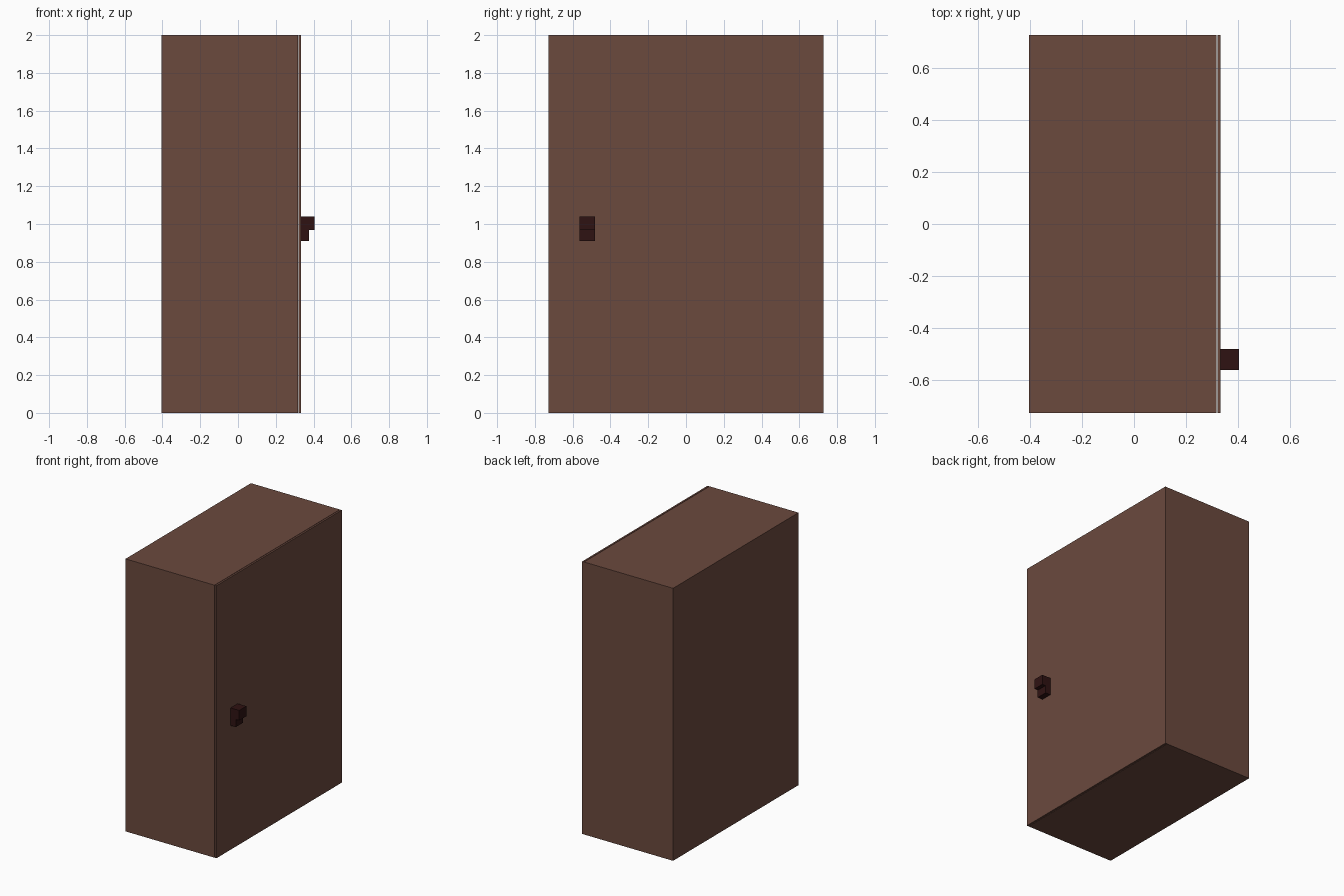
import bpy

if "Cube" in bpy.data.objects:
    bpy.data.objects.remove(bpy.data.objects["Cube"])

def material(name, color):
    m = bpy.data.materials.new(name)
    m.diffuse_color = color
    m.use_nodes = True
    m.node_tree.nodes["Principled BSDF"].inputs["Base Color"].default_value = m.diffuse_color
    return m

def box(name, lo, hi, mat):
    bpy.ops.mesh.primitive_cube_add(size=1, location=[(a + b) / 2 for a, b in zip(lo, hi)])
    o = bpy.context.object
    o.name = name
    o.scale = [b - a for a, b in zip(lo, hi)]
    bpy.ops.object.transform_apply(location=False, rotation=False, scale=True)
    o.data.materials.append(mat)
    return o

wood = material("wood", (0.147, 0.067, 0.048, 1))
dark = material("dark_metal", (0.028, 0.006, 0.006, 1))

# Cabinet carcass and the thin door panel on its +x side
box("cabinet_body", (-0.404, -0.727, 0), (0.318, 0.727, 2), wood)
box("door_panel", (0.321, -0.727, 0), (0.334, 0.727, 2), wood)

# Stepped handle: deep grip above a shallower plate
box("handle_grip", (0.334, -0.563, 0.967), (0.404, -0.481, 1.041), dark)
box("handle_plate", (0.334, -0.563, 0.911), (0.376, -0.481, 0.967), dark)
